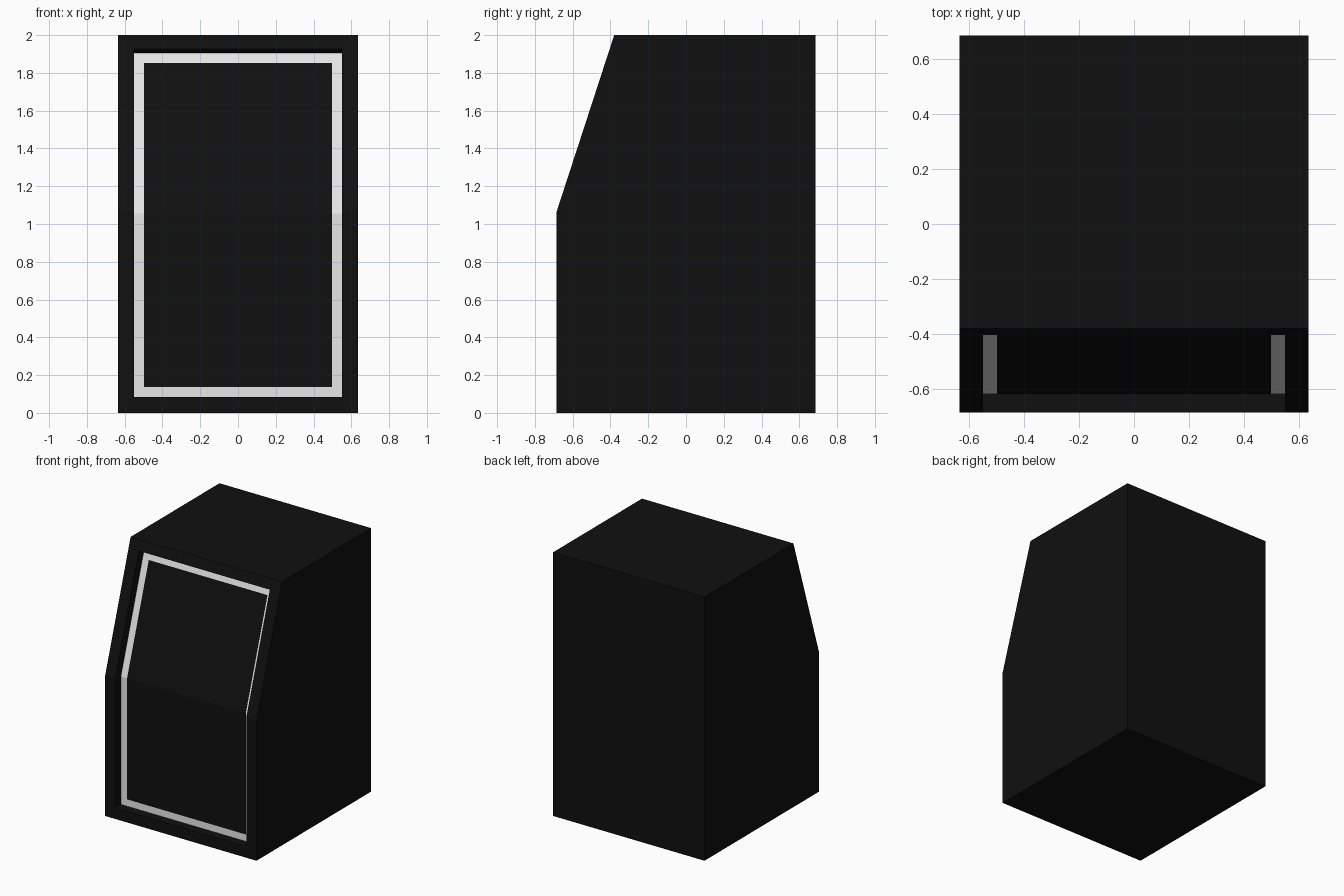
import bpy, bmesh
from mathutils import Vector

if "Cube" in bpy.data.objects:
    bpy.data.objects.remove(bpy.data.objects["Cube"])


def material(name, rgb):
    m = bpy.data.materials.new(name)
    m.diffuse_color = (*rgb, 1)
    m.use_nodes = True
    m.node_tree.nodes["Principled BSDF"].inputs["Base Color"].default_value = m.diffuse_color
    return m


black = material("black", (0.005, 0.005, 0.005))
white = material("white", (0.8, 0.8, 0.8))


def prism(name, profile, half_width):
    """Extrude a (y, z) side profile across x."""
    bm = bmesh.new()
    face = bm.faces.new([bm.verts.new((-half_width, y, z)) for y, z in profile])
    out = bmesh.ops.extrude_face_region(bm, geom=[face])
    moved = [v for v in out["geom"] if isinstance(v, bmesh.types.BMVert)]
    bmesh.ops.translate(bm, verts=moved, vec=(2 * half_width, 0, 0))
    bmesh.ops.recalc_face_normals(bm, faces=bm.faces)
    me = bpy.data.meshes.new(name)
    bm.to_mesh(me)
    bm.free()
    ob = bpy.data.objects.new(name, me)
    bpy.context.collection.objects.link(ob)
    return ob


# Cabinet body with a sloping upper front
body = prism("cabinet_body", [(-0.685, 0), (-0.685, 1.065), (-0.38, 2),
                              (0.685, 2), (0.685, 0)], 0.635)
body.data.materials.append(black)
body.data.materials.append(white)

# Shallow recess following the bent front
FLOOR, KINK, SLOPE = -0.618, 1.055, 0.326
recess = prism("recess_cutter", [(FLOOR, 0.085), (FLOOR, KINK), (-0.341, 1.905),
                                 (-0.436, 1.936), (-0.8, 1.1), (-0.8, 0.085)], 0.55)
recess.data.materials.append(black)
cut = body.modifiers.new("recess", 'BOOLEAN')
cut.operation, cut.solver, cut.object = 'DIFFERENCE', 'EXACT', recess
bpy.context.view_layer.objects.active = body
body.select_set(True)
bpy.ops.object.modifier_apply(modifier=cut.name)
bpy.data.objects.remove(recess)


def on_floor(f):
    return all(abs(v.co.x) < 0.56 and 0.08 < v.co.z < 1.91 and
               abs(v.co.y - FLOOR - max(0, v.co.z - KINK) * SLOPE) < 0.004
               for v in f.verts)


# White border cut into the recess floor
bm = bmesh.new()
bm.from_mesh(body.data)
for co, no in (((-0.498, 0, 0), (1, 0, 0)), ((0.498, 0, 0), (1, 0, 0)),
               ((0, 0, 0.137), (0, 0, 1)), ((0, 0, 1.853), (0, 0, 1))):
    faces = [f for f in bm.faces if on_floor(f)]
    geom = faces + list({e for f in faces for e in f.edges}) \
        + list({v for f in faces for v in f.verts})
    bmesh.ops.bisect_plane(bm, geom=geom, plane_co=Vector(co), plane_no=Vector(no))
for f in bm.faces:
    c = f.calc_center_median()
    border = abs(c.x) > 0.498 or not 0.137 < c.z < 1.853
    f.material_index = 1 if on_floor(f) and border else 0
    f.smooth = False
bm.to_mesh(body.data)
bm.free()
